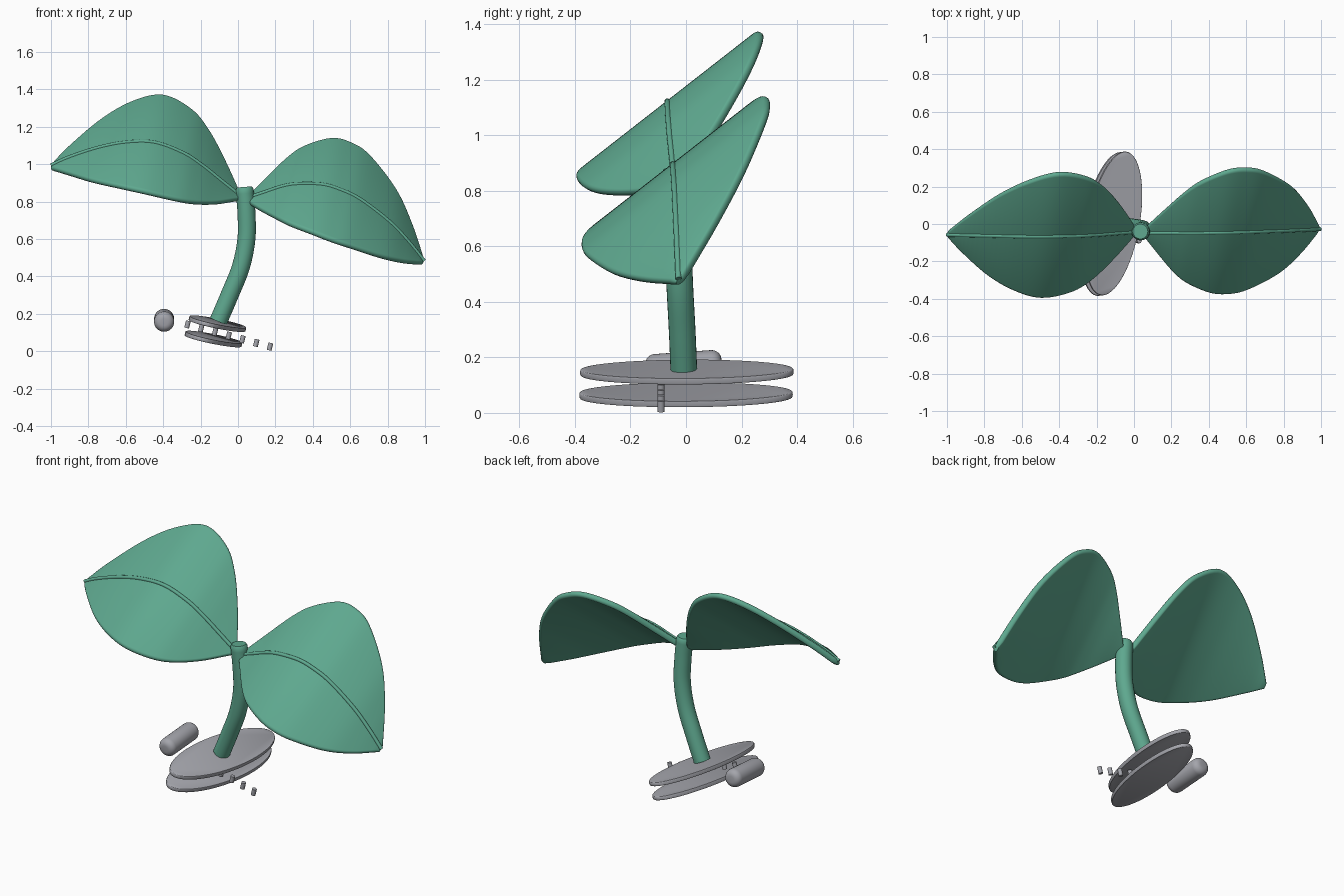
import bpy, bmesh, math
from mathutils import Vector, Matrix

if "Cube" in bpy.data.objects:
    bpy.data.objects.remove(bpy.data.objects["Cube"])


def material(name, rgb):
    m = bpy.data.materials.new(name)
    m.diffuse_color = (*rgb, 1)
    m.use_nodes = True
    m.node_tree.nodes["Principled BSDF"].inputs["Base Color"].default_value = m.diffuse_color
    return m


GREEN = material("leaf green", (0.113, 0.393, 0.275))
GREY = material("stone grey", (0.37, 0.375, 0.41))


def finish(bm, name, mat, angle=40):
    bmesh.ops.recalc_face_normals(bm, faces=bm.faces)
    me = bpy.data.meshes.new(name)
    bm.to_mesh(me)
    bm.free()
    me.materials.append(mat)
    ob = bpy.data.objects.new(name, me)
    bpy.context.collection.objects.link(ob)
    bpy.context.view_layer.objects.active = ob
    ob.select_set(True)
    bpy.ops.object.shade_smooth_by_angle(angle=math.radians(angle))
    ob.select_set(False)
    return ob


def loft(name, rings, mat):
    """Skin a list of equal-length point loops and cap both ends."""
    bm = bmesh.new()
    loops = [[bm.verts.new(p) for p in r] for r in rings]
    n = len(loops[0])
    for a, b in zip(loops, loops[1:]):
        for i in range(n):
            j = (i + 1) % n
            bm.faces.new((a[i], a[j], b[j], b[i]))
    bm.faces.new(loops[0])
    bm.faces.new(loops[-1])
    return finish(bm, name, mat)


def spline(points, steps):
    """Smooth curve through points of any dimension."""
    p = [Vector(q) for q in points]
    p = [2 * p[0] - p[1]] + p + [2 * p[-1] - p[-2]]
    out = []
    for i in range(1, len(p) - 2):
        a, b, c, d = p[i - 1:i + 3]
        for k in range(steps):
            t = k / steps
            out.append(0.5 * (2 * b + (c - a) * t + (2 * a - 5 * b + 4 * c - d) * t * t
                              + (3 * b - a - 3 * c + d) * t ** 3))
    return out + [p[-2]]


def tangents(path):
    last = len(path) - 1
    return [(path[min(i + 1, last)] - path[max(i - 1, 0)]).normalized()
            for i in range(len(path))]


def tube(name, path, radii, sides, mat):
    rings = []
    for c, t, r in zip(path, tangents(path), radii):
        u = t.cross(Vector((0, 1, 0.01))).normalized()
        v = t.cross(u)
        rings.append([c + r * (math.cos(a) * u + math.sin(a) * v)
                      for a in (2 * math.pi * i / sides for i in range(sides))])
    return loft(name, rings, mat)


ACROSS = Vector((0.15, 1, 0.78))   # leaf blades run straight in this direction


def leaf(name, midrib):
    """Blade with a rounded rim from midrib points (x, y, z, half width in y)."""
    pts = spline(midrib, 6)
    path = [Vector(p[:3]) for p in pts]
    d = ACROSS.normalized()
    rings, rib = [], []
    for c, t, p in zip(path, tangents(path), pts):
        n = t.cross(d).normalized()
        if n.z < 0:
            n.negate()
        full = max(p[3], 0.012) * ACROSS.length
        r = min(0.017, full * 0.6)
        flat = full - r
        ring = []
        for side in (1, -1):
            for k in range(7):
                a = math.pi * (0.5 - k / 6)
                ring.append(c + side * ((flat + r * math.cos(a)) * d + r * math.sin(a) * n))
        rings.append(ring)
        rib.append(c + n * 0.014)
    loft(name, rings, GREEN)
    tube(name + "_midrib", rib, [0.011] * len(rib), 10, GREEN)


# Pair of drooping leaves
leaf("left_leaf", [
    (0.0, -0.035, 0.825, 0.025), (-0.1, -0.042, 0.905, 0.15), (-0.2, -0.05, 0.985, 0.25),
    (-0.3, -0.055, 1.05, 0.308), (-0.45, -0.058, 1.105, 0.333), (-0.6, -0.058, 1.105, 0.293),
    (-0.75, -0.055, 1.075, 0.215), (-0.9, -0.052, 1.025, 0.1), (-0.995, -0.05, 0.982, 0.014)])
leaf("right_leaf", [
    (0.06, -0.04, 0.81, 0.025), (0.15, -0.04, 0.84, 0.12), (0.24, -0.04, 0.87, 0.21),
    (0.32, -0.04, 0.883, 0.27), (0.45, -0.038, 0.88, 0.325), (0.55, -0.036, 0.85, 0.335),
    (0.65, -0.033, 0.8, 0.315), (0.8, -0.028, 0.685, 0.235), (0.9, -0.024, 0.58, 0.135),
    (0.985, -0.02, 0.475, 0.014)])

# Bent stem with a softened flat top
stem_path = spline([(-0.105, -0.008, 0.16), (-0.045, -0.014, 0.3), (0.015, -0.022, 0.45),
                    (0.045, -0.028, 0.6), (0.045, -0.035, 0.74), (0.035, -0.04, 0.865)], 6)
stem_path.append(Vector((0.034, -0.04, 0.878)))
tube("stem", stem_path, [0.048] * (len(stem_path) - 1) + [0.04], 24, GREEN)


def rounded_cylinder(name, radius, depth, bevel, matrix, sides=48, segments=4):
    bm = bmesh.new()
    bmesh.ops.create_cone(bm, cap_ends=True, segments=sides, radius1=radius,
                          radius2=radius, depth=depth)
    rims = [e for e in bm.edges if abs(e.verts[0].co.z - e.verts[1].co.z) < 1e-6]
    if bevel:
        bmesh.ops.bevel(bm, geom=rims, offset=bevel, segments=segments,
                        profile=0.5, affect='EDGES')
    bmesh.ops.transform(bm, matrix=matrix, verts=bm.verts)
    return finish(bm, name, GREY)


# Two tilted oval base plates
TILT = Matrix.Rotation(math.radians(-10.3), 4, 'Z') @ Matrix.Rotation(math.radians(14), 4, 'Y')
OVAL = Matrix.Diagonal((0.142, 0.39, 1, 1))
for name, centre in (("upper_plate", (-0.11, 0.003, 0.147)), ("lower_plate", (-0.131, 0, 0.065))):
    rounded_cylinder(name, 1, 0.022, 0.01, Matrix.Translation(centre) @ TILT @ OVAL, 64)

# Row of small pegs running between the plates
for i in range(7):
    centre = (-0.27 + 0.0735 * i, -0.09, 0.143 - 0.0198 * i)
    rounded_cylinder(f"peg_{i + 1}", 0.013, 0.04, 0,
                     Matrix.Translation(centre) @ Matrix.Rotation(math.radians(14), 4, 'Y'), 12)

# Loose round-ended roller
rounded_cylinder("roller", 0.054, 0.275, 0.035,
                 Matrix.Translation((-0.395, -0.008, 0.165))
                 @ Matrix.Rotation(math.radians(-86), 4, 'X'), 32, 5)
